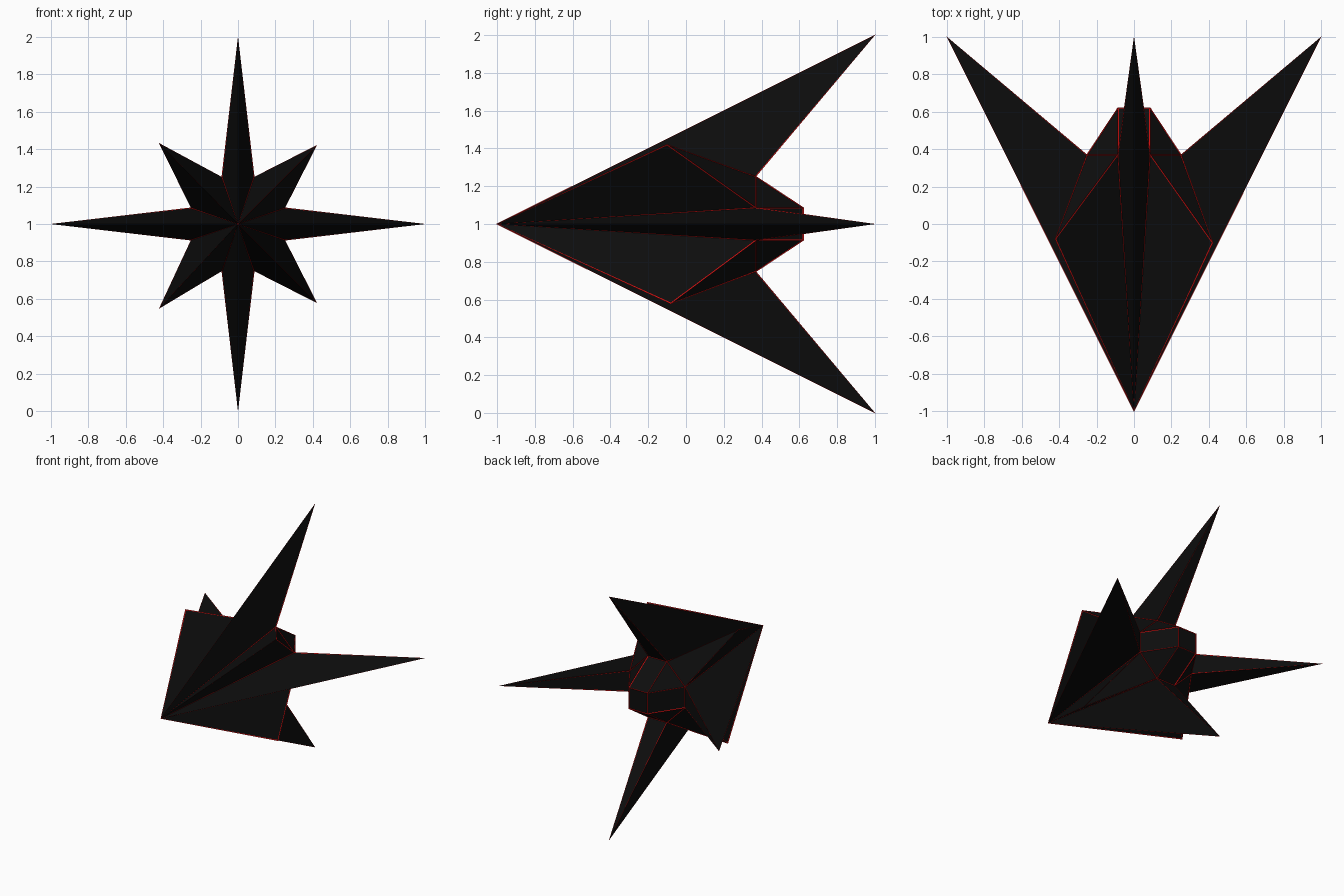
import bpy, bmesh
from mathutils import Vector

if "Cube" in bpy.data.objects:
    bpy.data.objects.remove(bpy.data.objects["Cube"])


def material(name, rgb):
    m = bpy.data.materials.new(name)
    m.diffuse_color = (*rgb, 1)
    m.use_nodes = True
    m.node_tree.nodes["Principled BSDF"].inputs["Base Color"].default_value = m.diffuse_color
    return m


black = material("black hull", (0.004, 0.004, 0.004))
red = material("red edging", (0.65, 0.005, 0.005))

# Key points: nose, long fin tips, short fin tips, valleys and tail square
nose = (0, -1, 1)
long_tips = [(1, 1, 1), (0, 1, 2), (-1, 1, 1), (0, 1, 0)]
short_tips = [(.42, -.1, 1.42), (-.42, -.08, 1.43), (-.42, .06, .55), (.42, -.08, .58)]
a, b, ring_y, tail_y = .25, .085, .37, .62
valleys = [(x, ring_y, 1 + z) for x, z in
           [(a, -b), (a, b), (b, a), (-b, a), (-a, b), (-a, -b), (-b, -a), (b, -a)]]
tail = [(x, tail_y, 1 + z) for x, z in [(b, b), (-b, b), (-b, -b), (b, -b)]]


def star_mesh(name):
    bm = bmesh.new()
    n = bm.verts.new(nose)
    lt = [bm.verts.new(p) for p in long_tips]
    st = [bm.verts.new(p) for p in short_tips]
    v = [bm.verts.new(p) for p in valleys]
    t = [bm.verts.new(p) for p in tail]
    for i in range(4):
        v0, v1, v2 = v[2 * i], v[2 * i + 1], v[(2 * i + 2) % 8]
        # Each fin has two flanks meeting at a ridge and one back face
        for p, tip, q in ((v0, lt[i], v1), (v1, st[i], v2)):
            for f in ((n, p, tip), (n, tip, q), (p, q, tip)):
                bm.faces.new(f)
        # Tapered tail
        bm.faces.new((v0, v1, t[i], t[i - 1]))
        bm.faces.new((v1, v2, t[i]))
    bm.faces.new(t)
    bmesh.ops.recalc_face_normals(bm, faces=bm.faces)
    me = bpy.data.meshes.new(name)
    bm.to_mesh(me)
    bm.free()
    return me


def add(name, me, mat):
    me.materials.append(mat)
    ob = bpy.data.objects.new(name, me)
    bpy.context.collection.objects.link(ob)
    return ob


# Dark eight pointed hull
add("star_hull", star_mesh("star_hull"), black)

# Thin red edging along every edge of the hull
edging = add("edge_trim", star_mesh("edge_trim"), red)
w = edging.modifiers.new("Wireframe", 'WIREFRAME')
w.thickness = 0.01
w.offset = 0
w.use_even_offset = False
w.use_replace = True
